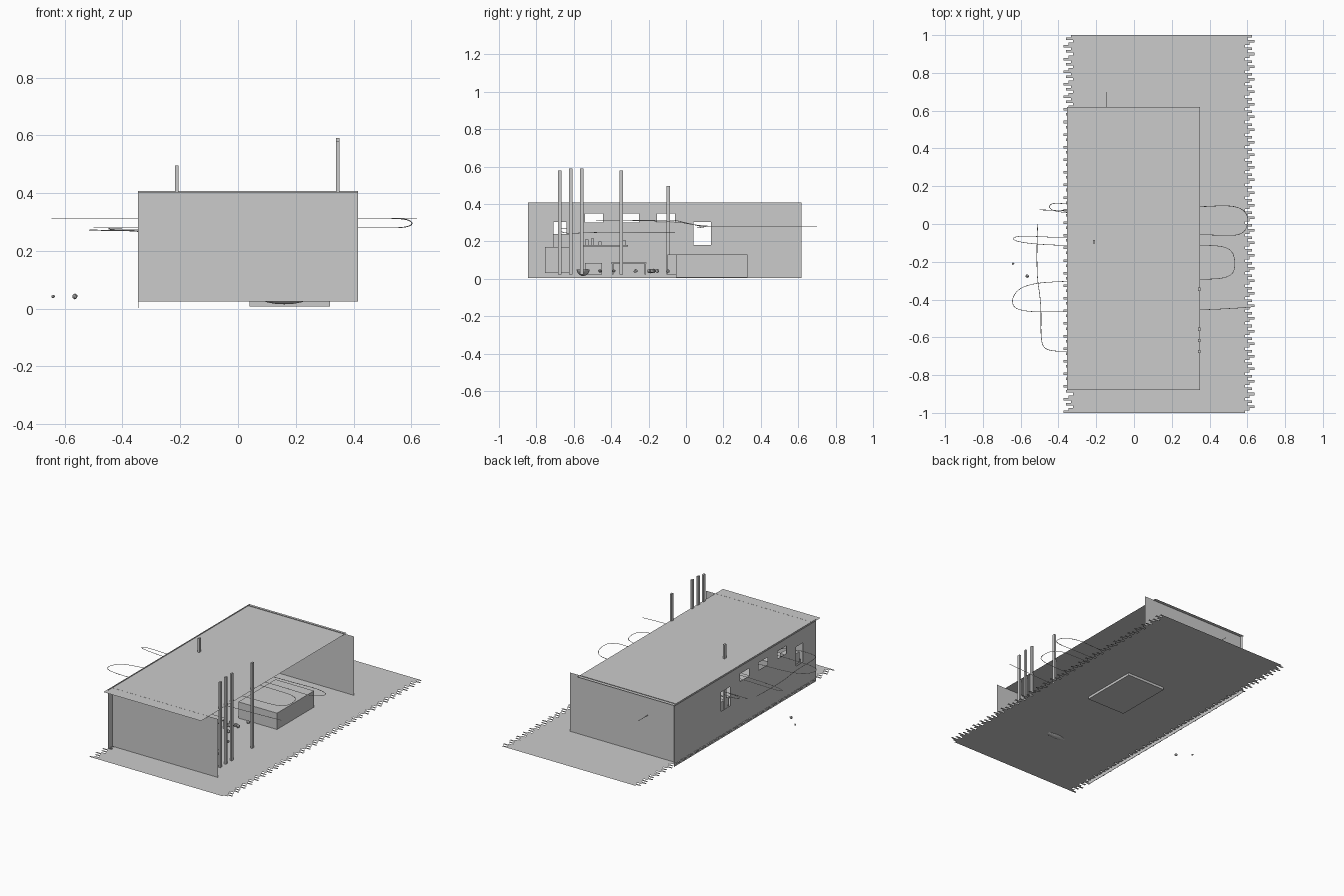
import bpy, bmesh, math, random
random.seed(4)
FLOOR = 0.024


def finish(bm, name):
    me = bpy.data.meshes.new(name)
    bm.to_mesh(me)
    bm.free()
    ob = bpy.data.objects.new(name, me)
    bpy.context.collection.objects.link(ob)
    return ob


def quad(bm, *pts):
    bm.faces.new([bm.verts.new(p) for p in pts])


def box(name, x0, x1, y0, y1, z0, z1):
    bm = bmesh.new()
    bmesh.ops.create_cube(bm, size=1)
    for v in bm.verts:
        v.co = ((x0 + x1) / 2 + v.co.x * (x1 - x0),
                (y0 + y1) / 2 + v.co.y * (y1 - y0),
                (z0 + z1) / 2 + v.co.z * (z1 - z0))
    return finish(bm, name)


def sheet(name, *pts):
    bm = bmesh.new()
    quad(bm, *pts)
    return finish(bm, name)


def wire(name, pts, r=0.0016):
    cu = bpy.data.curves.new(name, 'CURVE')
    cu.dimensions = '3D'
    cu.bevel_depth = r
    cu.bevel_resolution = 1
    cu.resolution_u = 6
    sp = cu.splines.new('NURBS')
    sp.points.add(len(pts) - 1)
    for p, c in zip(sp.points, pts):
        p.co = (*c, 1)
    sp.order_u = 3
    sp.use_endpoint_u = True
    ob = bpy.data.objects.new(name, cu)
    bpy.context.collection.objects.link(ob)
    return ob


# brick paving: staggered rows of flat bricks
bm = bmesh.new()
rows, length = 150, 0.0505
pitch = 2 / rows
for r in range(rows):
    y = -1 + r * pitch
    x = -0.372 + (r * 2 % 5) * 0.0125
    for _ in range(19):
        quad(bm, (x, y, FLOOR), (x + length, y, FLOOR),
             (x + length, y + pitch, FLOOR), (x, y + pitch, FLOOR))
        x += length
finish(bm, "brick_paving")

# window wall on the left: grid of panels leaving the windows open
windows = [(-0.708, -0.638, 0.18, 0.305), (-0.54, -0.445, 0.30, 0.35),
           (-0.345, -0.25, 0.30, 0.35), (-0.155, -0.06, 0.30, 0.35),
           (0.04, 0.135, 0.18, 0.305)]
ys = sorted({-0.845, 0.617} | {w[i] for w in windows for i in (0, 1)})
zs = sorted({0.003, 0.407} | {w[i] for w in windows for i in (2, 3)})
bm = bmesh.new()
for ya, yb in zip(ys, ys[1:]):
    for za, zb in zip(zs, zs[1:]):
        my, mz = (ya + yb) / 2, (za + zb) / 2
        if not any(w[0] < my < w[1] and w[2] < mz < w[3] for w in windows):
            quad(bm, (-0.345, ya, za), (-0.345, ya, zb),
                 (-0.345, yb, zb), (-0.345, yb, za))
bmesh.ops.remove_doubles(bm, verts=bm.verts, dist=1e-5)
wall = finish(bm, "window_wall")
mod = wall.modifiers.new("thickness", 'SOLIDIFY')
mod.thickness = 0.002
mod.offset = 0

# end walls and roof sheet
for name, y, top in (("front_wall", -0.802, 0.4045), ("back_wall", 0.598, 0.407)):
    sheet(name, (-0.347, y, FLOOR), (0.416, y, FLOOR), (0.416, y, top), (-0.347, y, top))
sheet("roof", (-0.354, -0.88, 0.404), (0.35, -0.88, 0.404),
      (0.35, 0.62, 0.404), (-0.354, 0.62, 0.404))

# tall square poles
for x, y, top in [(0.345, -0.675, 0.58), (0.345, -0.617, 0.59), (0.345, -0.557, 0.59),
                  (0.345, -0.346, 0.58), (-0.212, -0.095, 0.495)]:
    box("pole", x - 0.006, x + 0.006, y - 0.009, y + 0.009, FLOOR, top)

# big plinth
box("plinth", 0.04, 0.318, -0.053, 0.329, 0.008, 0.13)

# kitchen furniture near the front wall
box("counter", -0.30, -0.06, -0.755, -0.61, 0.03, 0.17)
box("tall_cabinet", -0.32, -0.24, -0.71, -0.625, 0.17, 0.24)
box("low_bench", -0.15, 0.03, -0.54, -0.45, FLOOR, 0.085)
box("shelf", -0.32, -0.26, -0.56, -0.31, 0.172, 0.18)
box("stool", -0.21, -0.15, -0.10, -0.025, FLOOR, 0.13)
for y, h in ((-0.53, 0.03), (-0.50, 0.035), (-0.46, 0.02), (-0.33, 0.025)):
    box("shelf_jar", -0.30, -0.28, y - 0.009, y + 0.009, 0.18, 0.18 + h)

# table with four legs
box("table_top", -0.16, 0.06, -0.40, -0.21, 0.082, 0.088)
for x in (-0.155, 0.048):
    for y in (-0.395, -0.222):
        box("table_leg", x, x + 0.007, y, y + 0.007, FLOOR, 0.083)

# oval tub, partly sunk in the paving
bm = bmesh.new()
bmesh.ops.create_uvsphere(bm, u_segments=20, v_segments=10, radius=1)
bmesh.ops.delete(bm, geom=[v for v in bm.verts if v.co.z > 0.01], context='VERTS')
for v in bm.verts:
    v.co = (0.16 + v.co.x * 0.10, -0.55 + v.co.y * 0.035, 0.05 + v.co.z * 0.035)
finish(bm, "oval_tub")

# stones on the floor and outside
stones = [(-0.64, -0.21, 0.007), (-0.565, -0.275, 0.011), (0.1, -0.53, 0.012),
          (0.05, -0.46, 0.009), (0.2, -0.385, 0.010), (0.12, -0.27, 0.012)]
stones += [(0.1 + random.uniform(-.05, .05), random.uniform(-.21, -.07), 0.013) for _ in range(7)]
for x, y, r in stones:
    bm = bmesh.new()
    bmesh.ops.create_icosphere(bm, subdivisions=1, radius=r)
    for v in bm.verts:
        v.co *= random.uniform(0.8, 1.05)
        v.co += type(v.co)((x, y, 0.042))
    finish(bm, "stone")

# long wire snaking in and out of both sides
snake = [(-0.50, 0.075), (-0.36, 0.07), (-0.36, 0.075), (0.35, 0.09), (0.5, 0.10), (0.58, 0.08),
         (0.61, 0.02), (0.58, -0.06), (0.45, -0.06), (0.35, -0.055), (-0.36, -0.075),
         (-0.62, -0.06), (-0.65, -0.085), (-0.55, -0.105), (-0.36, -0.115), (0.35, -0.11),
         (0.51, -0.12), (0.54, -0.2), (0.52, -0.285), (0.35, -0.295), (-0.36, -0.30),
         (-0.59, -0.32), (-0.655, -0.40), (-0.62, -0.465), (-0.36, -0.465), (0.35, -0.46),
         (0.62, -0.44)]
wire("long_wire", [(x, y, 0.28 if i < 6 else 0.295 if i == 6 else 0.313)
                   for i, (x, y) in enumerate(snake)])
# second wire outside the window wall
wire("outer_wire", [(-0.51, 0, 0.272), (-0.52, -0.25, 0.272), (-0.49, -0.42, 0.272),
                    (-0.495, -0.64, 0.272), (-0.45, -0.672, 0.27), (-0.347, -0.675, 0.27),
                    (-0.145, -0.66, 0.24), (-0.145, -0.48, 0.25), (-0.145, -0.06, 0.25)])
# small loop and wire through the back wall
wire("small_loop", [(-0.347, 0.105, 0.28), (-0.43, 0.115, 0.28), (-0.455, 0.09, 0.276),
                    (-0.42, 0.065, 0.272), (-0.347, 0.06, 0.272)])
wire("back_wire", [(-0.145, -0.48, 0.313), (-0.145, -0.08, 0.313), (-0.145, 0.08, 0.28),
                   (-0.145, 0.3, 0.28), (-0.145, 0.70, 0.28)])
